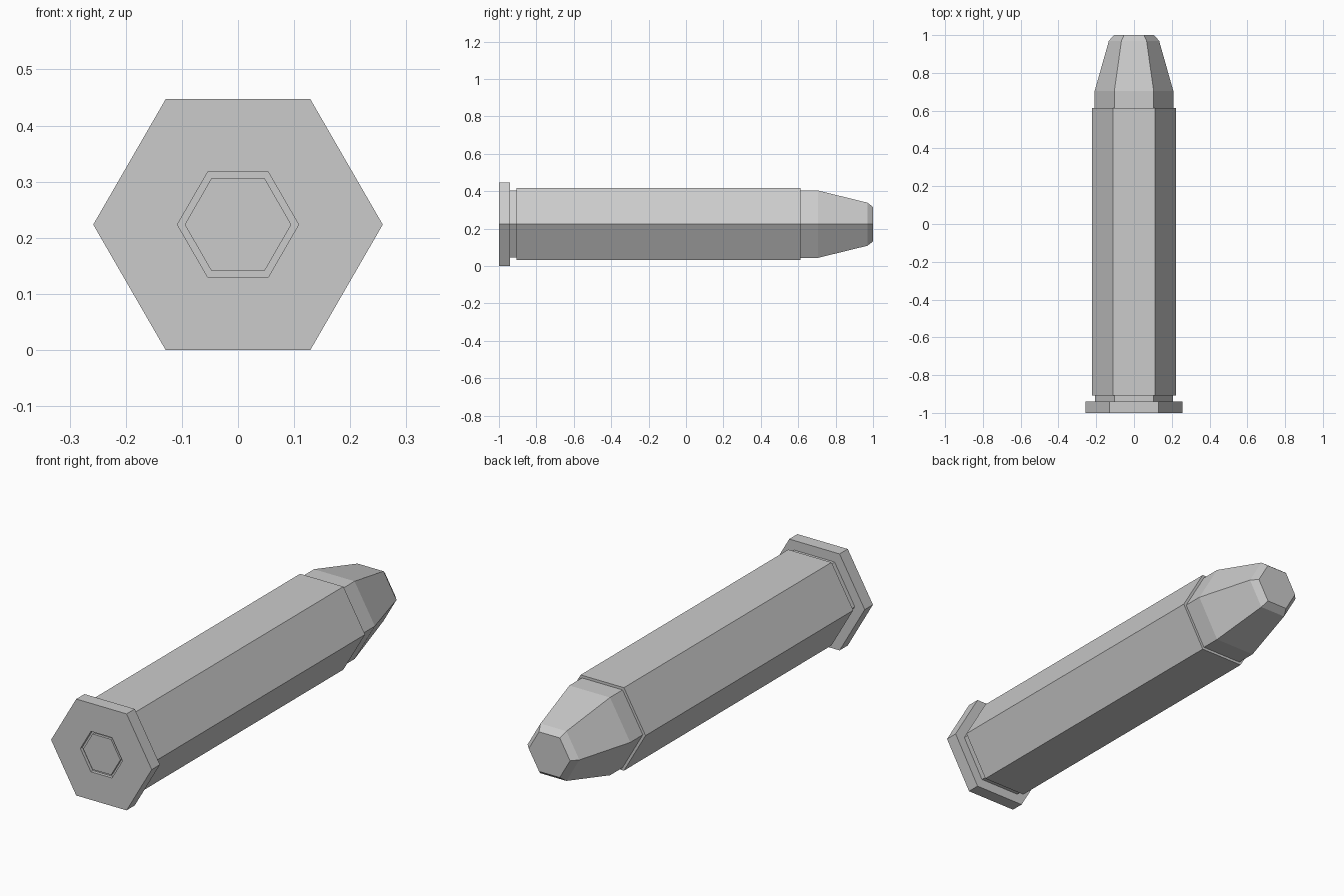
import bpy, bmesh, math

if "Cube" in bpy.data.objects:
    bpy.data.objects.remove(bpy.data.objects["Cube"])

SIDES = 6
AXIS_Z = 0.258 * math.cos(math.pi / SIDES)


def hex_lathe(name, profile, cap_start=False, cap_end=False):
    """Sweep (y, radius) points around the y axis with six flat sides."""
    bm = bmesh.new()
    rings = []
    for y, r in profile:
        rings.append([bm.verts.new((r * math.cos(i * math.tau / SIDES), y,
                                    AXIS_Z + r * math.sin(i * math.tau / SIDES)))
                      for i in range(SIDES)])
    for a, b in zip(rings, rings[1:]):
        for i in range(SIDES):
            j = (i + 1) % SIDES
            bm.faces.new((a[i], b[i], b[j], a[j]))
    if cap_start:
        bm.faces.new(rings[0])
    if cap_end:
        bm.faces.new(rings[-1][::-1])
    mesh = bpy.data.meshes.new(name)
    bm.to_mesh(mesh)
    bm.free()
    obj = bpy.data.objects.new(name, mesh)
    bpy.context.collection.objects.link(obj)
    return obj


# Casing: end pocket, rim flange, extraction groove, long body, mouth
hex_lathe("casing", [(-0.985, 0.095), (-0.985, 0.108), (-1.0, 0.108), (-1.0, 0.258),
                     (-0.94, 0.258), (-0.94, 0.207), (-0.907, 0.207),
                     (-0.907, 0.222), (0.613, 0.222), (0.613, 0.208)])

# Centre plug in the pocket of the flange
hex_lathe("end_plug", [(-0.997, 0.095), (-0.985, 0.095)], cap_start=True)

# Tapered nose with a blunt chamfered tip
hex_lathe("nose", [(0.613, 0.208), (0.705, 0.208), (0.97, 0.133), (1.0, 0.106)],
          cap_end=True)
